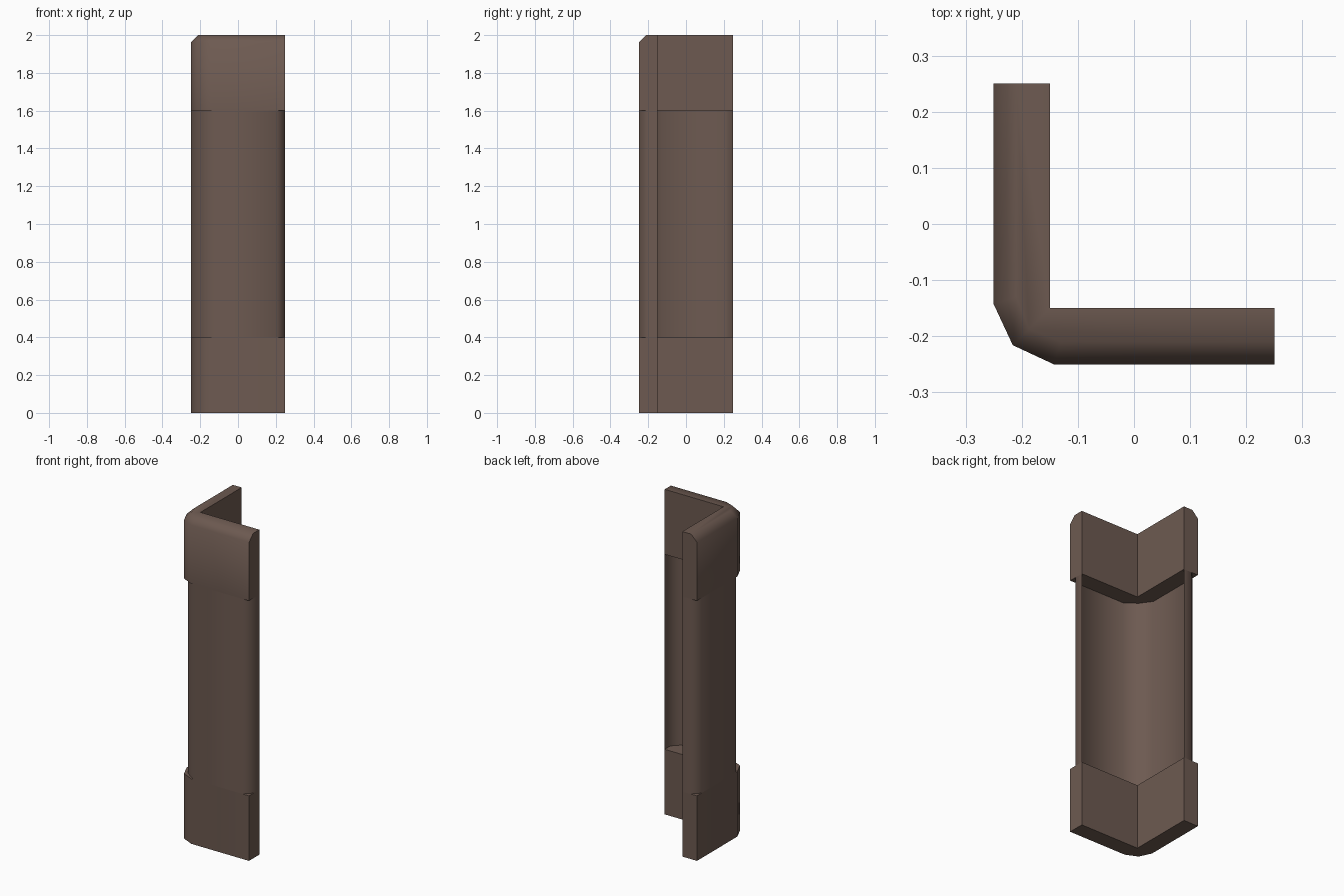
import bpy, bmesh, math

if "Cube" in bpy.data.objects:
    bpy.data.objects.remove(bpy.data.objects["Cube"])

brown = bpy.data.materials.new("dark brown")
brown.diffuse_color = (0.153, 0.102, 0.082, 1)
brown.use_nodes = True
brown.node_tree.nodes["Principled BSDF"].inputs["Base Color"].default_value = brown.diffuse_color


def mirrored(half):
    """Complete an L profile by reflecting it over the x = y diagonal."""
    return half + [(y, x) for x, y in reversed(half[:-1])]


def build(name, rings, closed):
    """Stack (profile, z) rings into walls; closed profiles also get caps."""
    bm = bmesh.new()
    loops = [[bm.verts.new((x, y, z)) for x, y in pts] for pts, z in rings]
    n = len(loops[0])
    for low, high in zip(loops, loops[1:]):
        for i in range(n if closed else n - 1):
            j = (i + 1) % n
            bm.faces.new((low[i], low[j], high[j], high[i]))
    if closed:
        bm.faces.new(loops[0][::-1])
        bm.faces.new(loops[-1])
        bmesh.ops.recalc_face_normals(bm, faces=bm.faces)
    else:
        bmesh.ops.reverse_faces(bm, faces=bm.faces)
    mesh = bpy.data.meshes.new(name)
    bm.to_mesh(mesh)
    bm.free()
    mesh.materials.append(brown)
    ob = bpy.data.objects.new(name, mesh)
    bpy.context.collection.objects.link(ob)
    bpy.ops.object.select_all(action='DESELECT')
    ob.select_set(True)
    bpy.context.view_layer.objects.active = ob
    bpy.ops.object.shade_smooth_by_angle(angle=math.radians(50))


# L-shaped solid blocks: outer outline plus the inner corner
inner = [(-0.15, -0.15)]
block = mirrored([(0.25, -0.15), (0.25, -0.25), (-0.143, -0.25), (-0.216, -0.216)]) + inner
block_top = mirrored([(0.25, -0.15), (0.25, -0.21), (-0.13, -0.21), (-0.187, -0.187)]) + inner
build("lower_block", [(block, 0), (block, 0.4)], True)
build("upper_block", [(block, 1.6), (block, 1.96), (block_top, 2.0)], True)

# thin outer wall between the blocks, open towards the inner corner
wall = mirrored([(0.25, -0.15), (0.25, -0.205), (0.205, -0.25), (-0.13, -0.25), (-0.2, -0.2)])
wall.reverse()
build("middle_wall", [(wall, 0.4), (wall, 1.6)], False)
